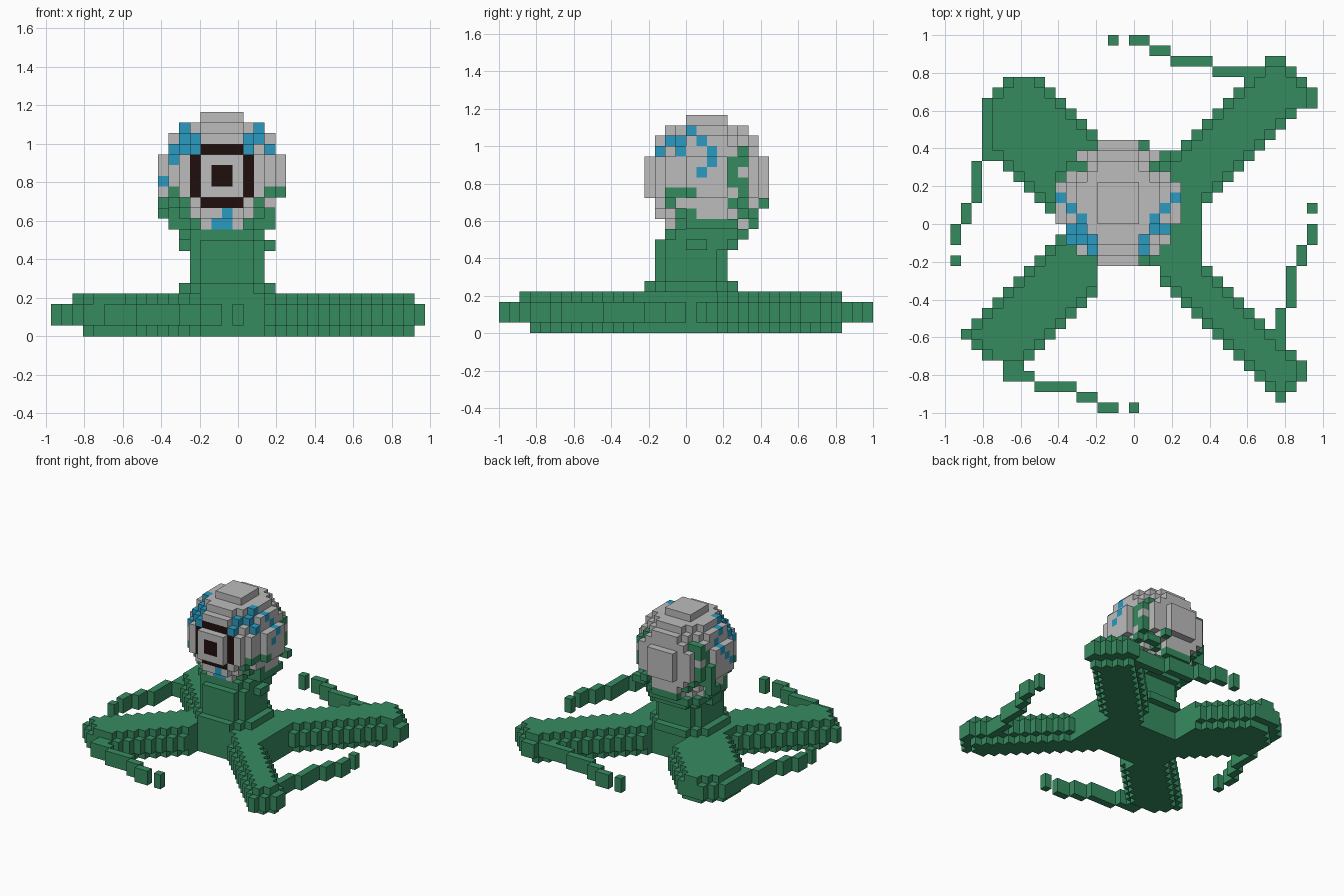
import bpy, bmesh
from mathutils import Vector

cube = bpy.data.objects.get("Cube")
if cube:
    bpy.data.objects.remove(cube, do_unlink=True)

V = 1 / 18                                   # block size
ORIGIN = Vector((-35 / 36, -1, 0))
COLOURS = {"green": (0.037, 0.258, 0.117), "grey": (0.503, 0.503, 0.503),
           "blue": (0.023, 0.328, 0.527), "black": (0.015, 0.0044, 0.0044)}
MATS = {}
for name, rgb in COLOURS.items():
    m = bpy.data.materials.new(name)
    m.use_nodes = True
    m.diffuse_color = (*rgb, 1)
    m.node_tree.nodes["Principled BSDF"].inputs["Base Color"].default_value = (*rgb, 1)
    MATS[name] = m


def build(name, blocks):
    """Make one object from a dict of block -> colour, keeping only outer faces."""
    me = bpy.data.meshes.new(name)
    bm = bmesh.new()
    slots = sorted(set(blocks.values()))
    for s in slots:
        me.materials.append(MATS[s])
    for b, colour in blocks.items():
        for axis in range(3):
            for side in (0, 1):
                n = list(b)
                n[axis] += 1 if side else -1
                if tuple(n) in blocks:
                    continue
                u, w = (axis + 1) % 3, (axis + 2) % 3
                ring = [(0, 0), (1, 0), (1, 1), (0, 1)]
                if not side:
                    ring.reverse()
                verts = []
                for du, dw in ring:
                    p = list(b)
                    p[axis] += side
                    p[u] += du
                    p[w] += dw
                    verts.append(bm.verts.new(ORIGIN + Vector(p) * V))
                bm.faces.new(verts).material_index = slots.index(colour)
    bmesh.ops.remove_doubles(bm, verts=bm.verts, dist=V / 100)
    bm.to_mesh(me)
    bm.free()
    ob = bpy.data.objects.new(name, me)
    bpy.context.collection.objects.link(ob)


def box(i, j, k):
    """Blocks in inclusive index ranges."""
    return {(a, b, c) for a in range(i[0], i[1] + 1)
            for b in range(j[0], j[1] + 1) for c in range(k[0], k[1] + 1)}


# Crossed base: four diagonal arms with stepped upper and lower edges
def in_arm(i, j, s, t):
    d, a = i - j, i + j
    ne = -3 + s <= d <= 4 - s + (j >= 29) and a <= 64 - t and i >= 20 and j >= 17
    se = 32 + s <= a <= 37 - s and d <= 30 - t and i >= 20 and j <= 18
    sw = -6 + s <= d <= 2 - s and a >= 8 + t and i <= 13 and 5 + t // 2 <= j <= 18
    nw = (28 + s <= a <= 39 - s and d >= -26 + t and 3 + s <= i <= 13
          and 17 <= j <= 31 - t // 2)
    return ne or se or sw or nw


base = box((11, 23), (14, 21), (0, 3))
for k, s, t in ((0, 1, 2), (1, 0, 0), (2, 0, 0), (3, 1, 1)):
    base |= {(i, j, k) for i in range(35) for j in range(36) if in_arm(i, j, s, t)}
build("crossed_base", {b: "green" for b in base})

# Thin curling tendrils at the arm tips: (i range, j range) runs
tendrils = {
    "back_tendril": [((15, 15), (35, 35)), ((17, 18), (35, 35)), ((19, 20), (34, 34)),
                     ((21, 24), (33, 33)), ((25, 28), (32, 32))],
    "left_tendril": [((34, 34), (19, 19)), ((34, 34), (16, 17)), ((33, 33), (14, 15)),
                     ((32, 32), (10, 13)), ((31, 31), (6, 9))],
    "front_tendril": [((17, 17), (0, 0)), ((14, 15), (0, 0)), ((12, 13), (1, 1)),
                      ((8, 11), (2, 2)), ((5, 7), (3, 3)), ((5, 6), (4, 4))],
    "right_tendril": [((0, 0), (14, 14)), ((0, 0), (16, 17)), ((1, 1), (18, 19)),
                      ((2, 2), (20, 23)), ((3, 3), (24, 29))],
}
for name, runs in tendrils.items():
    build(name, {b: "green" for i, j in runs for b in box(i, j, (1, 2))})

# Neck: stacked rounded discs (centre, radius, layers)
neck = set()
for ci, cj, r, k0, k1 in ((16.5, 18.5, 4.8, 4, 4), (16.5, 18.5, 3.75, 5, 7),
                          (16.5, 19, 4.1, 8, 8), (16, 20, 4.4, 9, 9)):
    for i, j, k in box((10, 22), (12, 26), (k0, k1)):
        if (i + .5 - ci) ** 2 + (j + .5 - cj) ** 2 < r * r:
            neck.add((i, j, k))
build("neck", {b: "green" for b in neck})

# Head: ball of blocks
head = {}
for i, j, k in box((10, 21), (14, 25), (9, 20)):
    if (i - 15.5) ** 2 + (j - 19.5) ** 2 + (k - 14.5) ** 2 < 36:
        head[(i, j, k)] = "green" if k == 9 else "grey"
ball = set(head)


def paint_front(cells, colour):
    for i, k in cells:
        column = [b for b in ball if b[0] == i and b[2] == k]
        if column:
            head[min(column, key=lambda b: b[1])] = colour


def paint_sides(cells, colour):
    for j, k in cells:
        column = [b for b in ball if b[1] == j and b[2] == k]
        if column:
            head[max(column)] = colour
            head[min(column)] = colour


# Side veins, mirrored on both cheeks
paint_sides([(18, 19), (15, 17), (16, 18), (17, 18), (17, 17), (19, 18),
             (20, 17), (20, 16), (19, 15)], "blue")
paint_sides([(23, 17), (23, 16), (22, 16), (22, 15), (22, 14), (23, 14), (23, 13),
             (23, 12), (22, 12), (23, 11), (16, 13), (17, 13), (16, 12), (17, 11)], "green")

# Front: eye frame, pupil and veins
paint_front([(12, 17), (12, 18), (12, 19), (13, 17), (18, 17), (18, 18), (19, 18),
             (19, 19), (20, 17), (11, 16), (10, 14), (16, 11), (15, 10), (16, 10)], "blue")
paint_front([(11, 12), (11, 11), (12, 11), (13, 10), (12, 10), (18, 10), (19, 10),
             (20, 11), (21, 13)], "green")
paint_front([(i, k) for i in range(14, 18) for k in (12, 17)]
            + [(i, k) for i in (13, 18) for k in range(13, 17)], "black")
paint_front([(i, k) for i in (15, 16) for k in (14, 15)], "black")
build("head", head)

# Raised vines climbing out of the neck
vines = box((11, 11), (18, 21), (10, 10)) | box((20, 20), (18, 22), (10, 10))
vines |= box((10, 10), (22, 22), (12, 14)) | box((10, 10), (21, 22), (11, 11))
vines |= box((14, 17), (24, 24), (10, 10)) | box((19, 20), (24, 24), (11, 11))
vines |= box((18, 18), (25, 25), (12, 12)) | box((11, 11), (23, 23), (15, 17))
build("vines", {b: "green" for b in vines - ball})
